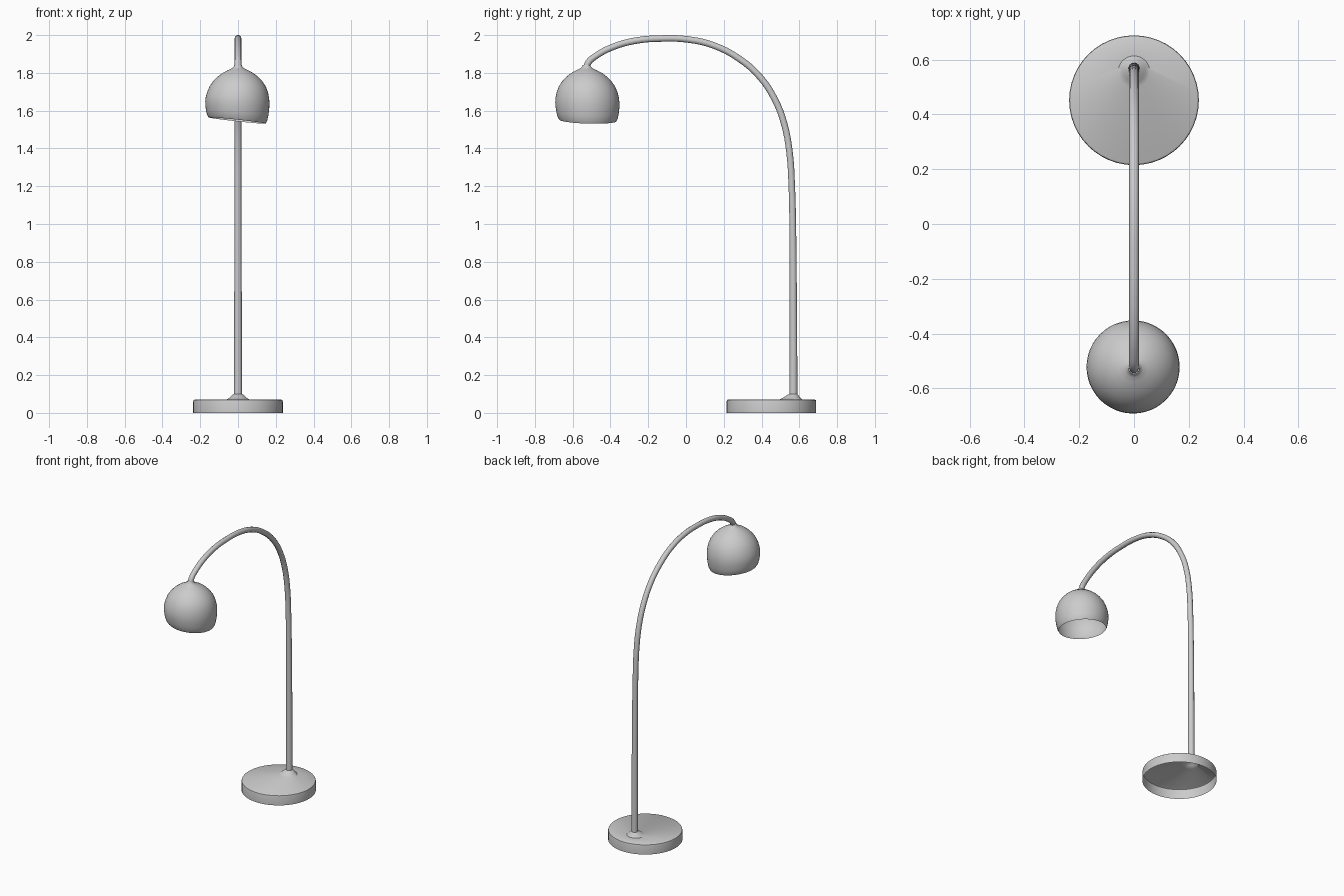
import bpy, bmesh, math

if "Cube" in bpy.data.objects:
    bpy.data.objects.remove(bpy.data.objects["Cube"])

def loft(name, rings, segs=48, shape=None):
    """Skin circular rings given as (radius, z, centre_x, centre_y)."""
    bm = bmesh.new()
    prev = None
    for r, z, cx, cy in rings:
        ring = []
        for i in range(segs):
            a = 2 * math.pi * i / segs
            dx, dy = r * math.cos(a), r * math.sin(a)
            dz = shape(dx, dy, z) if shape else 0
            ring.append(bm.verts.new((cx + dx, cy + dy, z + dz)))
        if prev:
            for i in range(segs):
                j = (i + 1) % segs
                bm.faces.new((prev[i], prev[j], ring[j], ring[i]))
        prev = ring
    mesh = bpy.data.meshes.new(name)
    bm.to_mesh(mesh)
    bm.free()
    obj = bpy.data.objects.new(name, mesh)
    bpy.context.collection.objects.link(obj)
    return obj

def smooth(obj, angle=35):
    bpy.ops.object.select_all(action='DESELECT')
    obj.select_set(True)
    bpy.context.view_layer.objects.active = obj
    bpy.ops.object.shade_smooth_by_angle(angle=math.radians(angle))

# Hollow disc base, open underneath, rising into an off-centre collar
BY = 0.452
base = loft("base", [
    (0.237, 0.0, 0, BY), (0.237, 0.060, 0, BY), (0.235, 0.067, 0, BY),
    (0.229, 0.071, 0, BY), (0.058, 0.072, 0, 0.556), (0.042, 0.083, 0, 0.560),
    (0.028, 0.096, 0, 0.566), (0.021, 0.100, 0, 0.568)])
smooth(base)

# Open globe shade with a slanted rim and a small neck
RIM = 1.548
profile = [(0.151, 0), (0.159, 0.014), (0.165, 0.04), (0.169, 0.07),
           (0.170, 0.095), (0.168, 0.12), (0.161, 0.15), (0.149, 0.18),
           (0.131, 0.207), (0.107, 0.232), (0.080, 0.252), (0.052, 0.267),
           (0.034, 0.275), (0.024, 0.283), (0.019, 0.295)]

def slant(dx, dy, z):
    fade = max(0, 1 - (z - RIM) / 0.15)
    return fade * (-0.11 * dx - 0.03 * dy)

shade = loft("lamp_shade", [
    (r, RIM + h, -0.005 * (1 - h / 0.295), -0.52 - 0.007 * h / 0.295)
    for r, h in profile], shape=slant)
smooth(shade, 60)

# Arched tube arm, slightly thicker at the foot: (y, z, radius)
path = [(0.569, 0.09, 0.022), (0.569, 0.3, 0.021), (0.568, 0.6, 0.020),
        (0.565, 1.0, 0.0185), (0.560, 1.2, 0.018), (0.548, 1.38, 0.018),
        (0.520, 1.53, 0.018), (0.470, 1.66, 0.018), (0.390, 1.78, 0.018),
        (0.280, 1.876, 0.018), (0.150, 1.944, 0.018), (0.010, 1.977, 0.018),
        (-0.130, 1.982, 0.018), (-0.270, 1.970, 0.018), (-0.390, 1.936, 0.018),
        (-0.480, 1.888, 0.018), (-0.517, 1.855, 0.018), (-0.528, 1.825, 0.018)]
curve = bpy.data.curves.new("arm", 'CURVE')
curve.dimensions = '3D'
curve.bevel_depth = 1.0
curve.bevel_resolution = 3
curve.resolution_u = 4
spline = curve.splines.new('BEZIER')
spline.bezier_points.add(len(path) - 1)
for p, (y, z, r) in zip(spline.bezier_points, path):
    p.co = (0, y, z)
    p.radius = r
    p.handle_left_type = p.handle_right_type = 'AUTO'
arm = bpy.data.objects.new("arm", curve)
bpy.context.collection.objects.link(arm)
bpy.ops.object.select_all(action='DESELECT')
arm.select_set(True)
bpy.context.view_layer.objects.active = arm
bpy.ops.object.convert(target='MESH')
smooth(bpy.context.view_layer.objects.active, 50)
